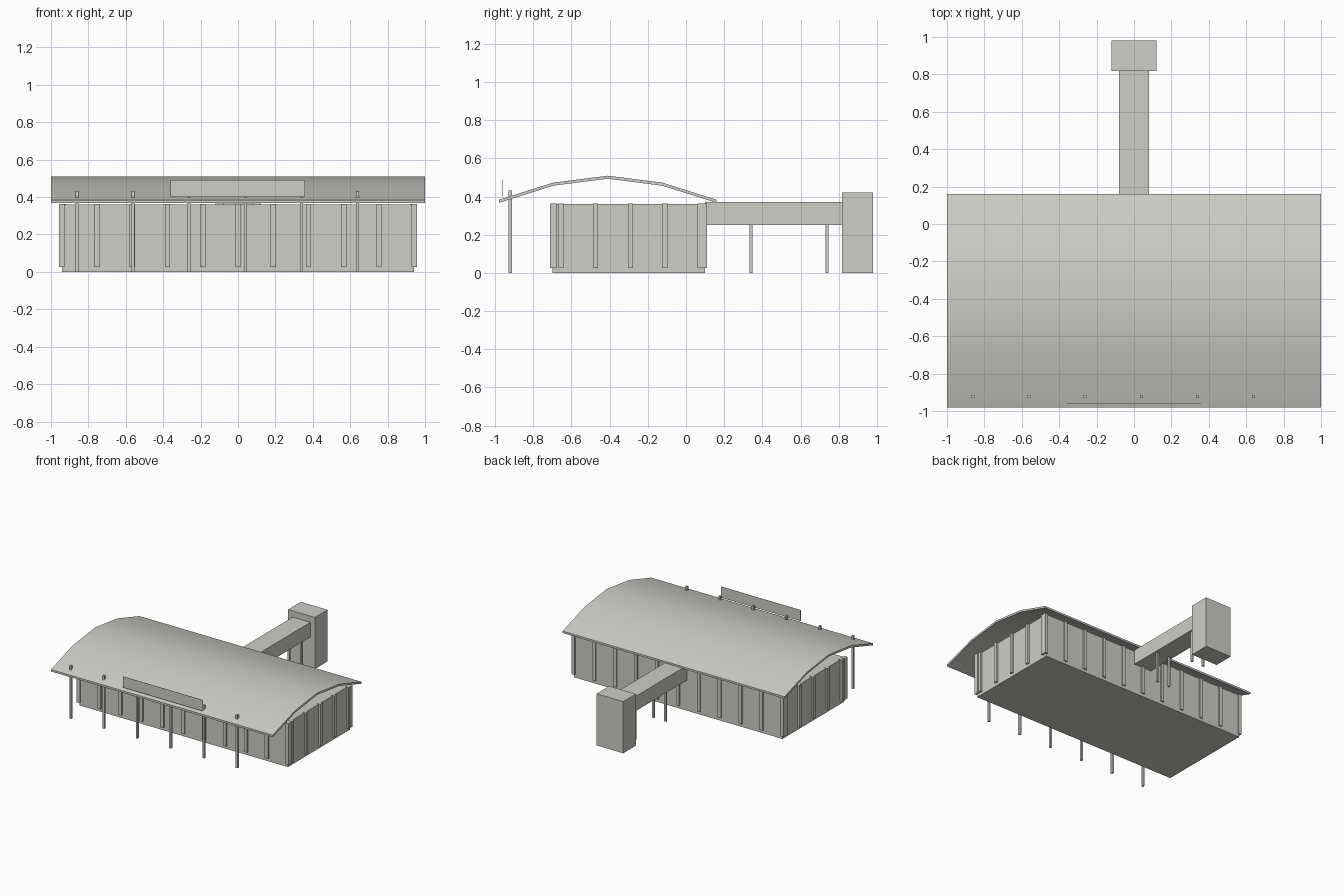
import bpy
import bmesh
import math
from mathutils import Vector

cube = bpy.data.objects.get("Cube")
if cube:
    bpy.data.objects.remove(cube, do_unlink=True)

concrete = bpy.data.materials.new("warm_grey")
concrete.use_nodes = True
GREY = (0.62, 0.61, 0.57, 1)
concrete.diffuse_color = GREY
concrete.node_tree.nodes["Principled BSDF"].inputs["Base Color"].default_value = GREY


def finish(name, bm):
    bmesh.ops.recalc_face_normals(bm, faces=bm.faces)
    mesh = bpy.data.meshes.new(name)
    bm.to_mesh(mesh)
    bm.free()
    mesh.materials.append(concrete)
    obj = bpy.data.objects.new(name, mesh)
    bpy.context.collection.objects.link(obj)
    return obj


def add_box(bm, xs, ys, zs):
    verts = bmesh.ops.create_cube(bm, size=1)["verts"]
    lo, hi = Vector((xs[0], ys[0], zs[0])), Vector((xs[1], ys[1], zs[1]))
    for v in verts:
        v.co = (lo + hi) / 2 + v.co * (hi - lo)


def box(name, xs, ys, zs):
    bm = bmesh.new()
    add_box(bm, xs, ys, zs)
    return finish(name, bm)


def posts(name, centres, width, depth, zs):
    bm = bmesh.new()
    for x, y in centres:
        add_box(bm, (x - width / 2, x + width / 2), (y - depth / 2, y + depth / 2), zs)
    return finish(name, bm)


# Main hall with pilasters along all four walls
box("hall", (-0.94, 0.94), (-0.70, 0.10), (0, 0.361))
long_sides = [(-0.942 + 0.1884 * i, y) for i in range(11) for y in (-0.694, 0.092)]
posts("long_wall_pilasters", long_sides, 0.028, 0.036, (0.025, 0.363))
short_sides = [(x, -0.655 + 0.182 * i) for i in range(5) for x in (-0.937, 0.937)]
posts("end_wall_pilasters", short_sides, 0.036, 0.026, (0.025, 0.363))

# Curved roof sheet
profile = [(-0.98, 0.383), (-0.695, 0.473), (-0.41, 0.509), (-0.125, 0.473), (0.16, 0.383)]
bm = bmesh.new()
outline = profile + [(y, z - 0.016) for y, z in reversed(profile)]
ends = [[bm.verts.new((x, y, z)) for y, z in outline] for x in (-1, 1)]
n = len(outline)
for i in range(n):
    j = (i + 1) % n
    bm.faces.new((ends[0][i], ends[0][j], ends[1][j], ends[1][i]))
# End strips are split into quads to follow the arch
for ring in ends:
    for i in range(len(profile) - 1):
        bm.faces.new((ring[i], ring[i + 1], ring[n - 2 - i], ring[n - 1 - i]))
roof = finish("roof", bm)
bpy.ops.object.select_all(action="DESELECT")
roof.select_set(True)
bpy.context.view_layer.objects.active = roof
bpy.ops.object.shade_smooth_by_angle(angle=math.radians(35))

# Front columns that pierce the eave, and the plain board above them
posts("front_columns", [(-0.861 + 0.3 * i, -0.922) for i in range(6)], 0.016, 0.018, (0, 0.432))
box("front_board", (-0.362, 0.358), (-0.962, -0.96), (0.40, 0.49))

# Rear walkway on legs, ending in a tower
box("walkway", (-0.08, 0.08), (0.10, 0.83), (0.25, 0.37))
posts("walkway_legs", [(x, y) for x in (-0.055, 0.055) for y in (0.34, 0.738)],
      0.016, 0.016, (0, 0.25))
box("tower", (-0.12, 0.12), (0.817, 0.98), (0, 0.421))
